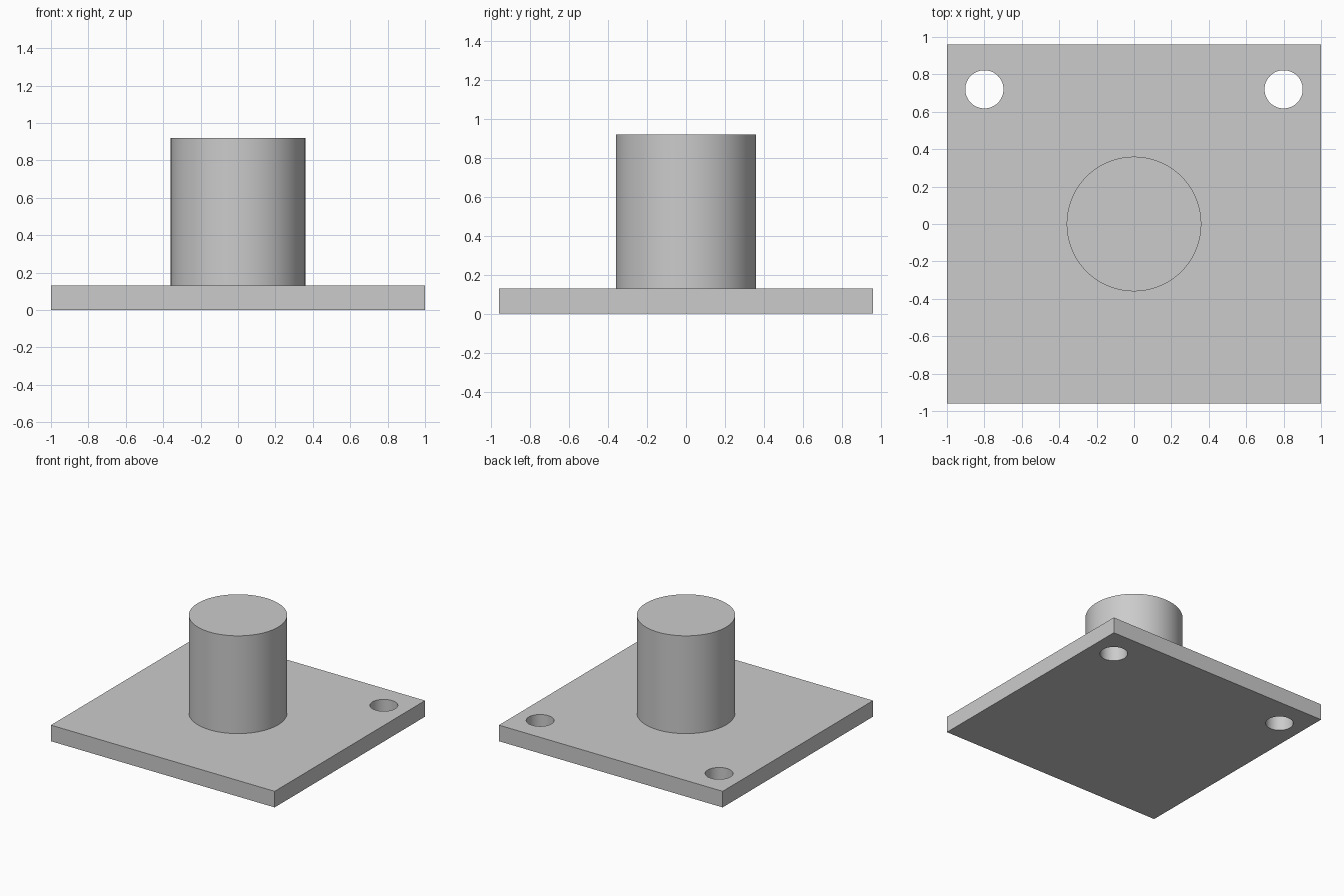
import bpy
import math

cube = bpy.data.objects.get("Cube")
if cube:
    bpy.data.objects.remove(cube, do_unlink=True)

PLATE_X, PLATE_Y, PLATE_H = 2.0, 1.92, 0.13
POST_R, POST_TOP = 0.36, 0.92
HOLE_R, HOLE_X, HOLE_Y = 0.102, 0.8, 0.72

grey = bpy.data.materials.new("plain_grey")
grey.use_nodes = True
colour = (0.6, 0.6, 0.6, 1.0)
grey.diffuse_color = colour
grey.node_tree.nodes["Principled BSDF"].inputs["Base Color"].default_value = colour


def cylinder(name, radius, bottom, top, x=0.0, y=0.0):
    bpy.ops.mesh.primitive_cylinder_add(
        vertices=96, radius=radius, depth=top - bottom,
        location=(x, y, (bottom + top) / 2))
    obj = bpy.context.object
    obj.name = name
    obj.data.materials.append(grey)
    return obj


def smooth(obj):
    bpy.ops.object.select_all(action='DESELECT')
    obj.select_set(True)
    bpy.context.view_layer.objects.active = obj
    bpy.ops.object.shade_smooth_by_angle(angle=math.radians(30))


# Base plate
bpy.ops.mesh.primitive_cube_add(size=1, location=(0, 0, PLATE_H / 2))
plate = bpy.context.object
plate.name = "base_plate"
plate.scale = (PLATE_X, PLATE_Y, PLATE_H)
bpy.ops.object.transform_apply(location=False, rotation=False, scale=True)
plate.data.materials.append(grey)

# Two through holes near the back corners
for side in (-1, 1):
    cutter = cylinder("hole_cutter", HOLE_R, -0.1, PLATE_H + 0.1,
                      side * HOLE_X, HOLE_Y)
    cutter.hide_render = True
    cut = plate.modifiers.new("hole", 'BOOLEAN')
    cut.operation = 'DIFFERENCE'
    cut.solver = 'EXACT'
    cut.object = cutter
    bpy.context.view_layer.objects.active = plate
    bpy.ops.object.modifier_apply(modifier=cut.name)
    bpy.data.objects.remove(cutter, do_unlink=True)
smooth(plate)

# Central post, standing on the plate
post = cylinder("post", POST_R, PLATE_H, POST_TOP)
smooth(post)
